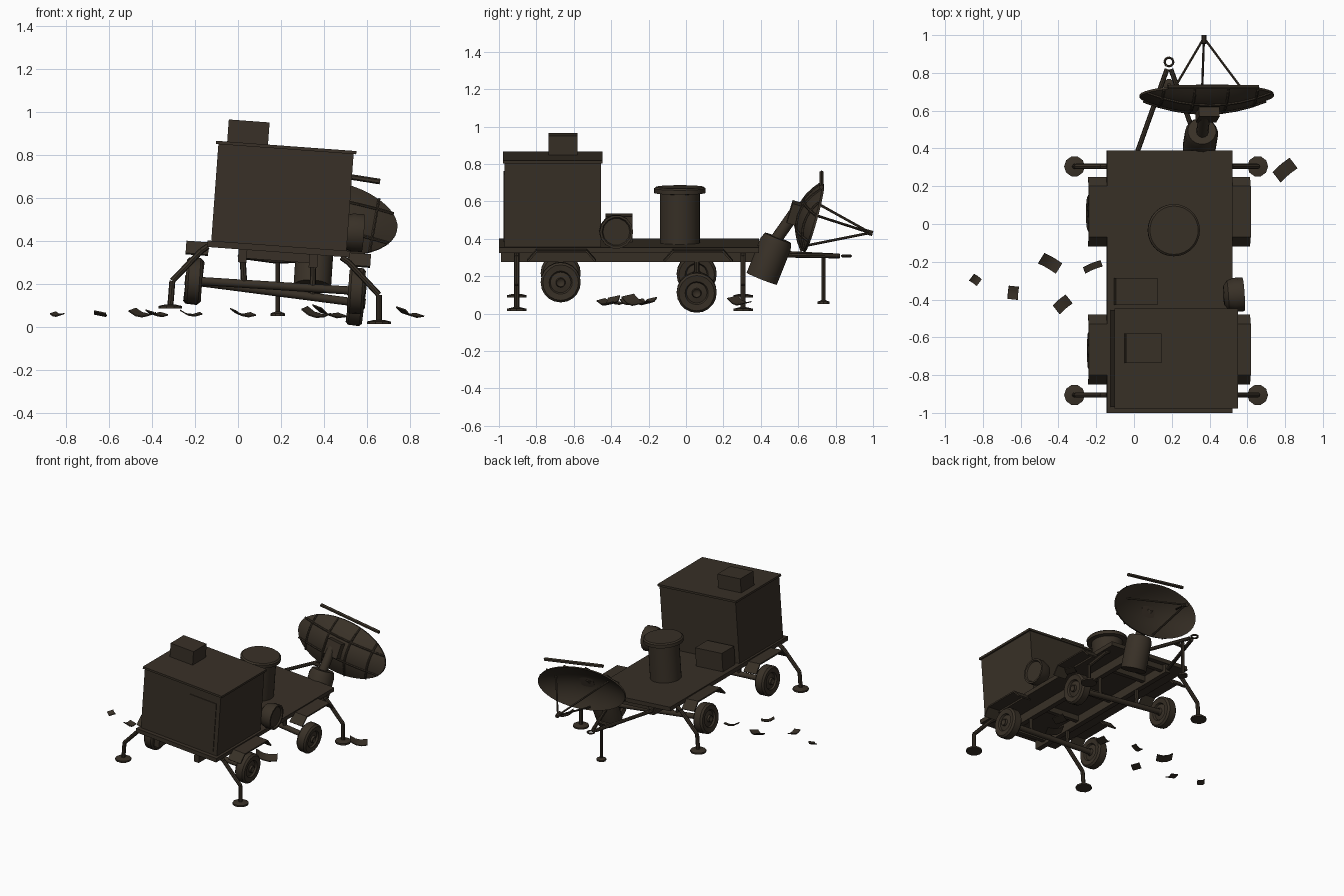
import bpy, bmesh, math, random
from mathutils import Matrix, Vector

cube = bpy.data.objects.get("Cube")
if cube:
    bpy.data.objects.remove(cube, do_unlink=True)

paint = bpy.data.materials.new("dark brown paint")
paint.use_nodes = True
BROWN = (0.040, 0.030, 0.020, 1)
paint.diffuse_color = BROWN
bsdf = next(n for n in paint.node_tree.nodes if n.type == 'BSDF_PRINCIPLED')
bsdf.inputs["Base Color"].default_value = BROWN
bsdf.inputs["Roughness"].default_value = 0.8

ROLL = math.radians(4.2)
BODY = Matrix.Translation((0.19, 0, 0.378)) @ Matrix.Rotation(ROLL, 4, 'Y')
I = Matrix.Identity(4)


def finish(name, bm, matrix=I):
    bm.transform(matrix)
    bmesh.ops.recalc_face_normals(bm, faces=bm.faces)
    mesh = bpy.data.meshes.new(name)
    bm.to_mesh(mesh)
    bm.free()
    mesh.materials.append(paint)
    obj = bpy.data.objects.new(name, mesh)
    bpy.context.collection.objects.link(obj)
    bpy.ops.object.select_all(action='DESELECT')
    obj.select_set(True)
    bpy.context.view_layer.objects.active = obj
    bpy.ops.object.shade_smooth_by_angle(angle=math.radians(32))
    return obj


def box(name, x, y, z, matrix=BODY):
    """Box from (low, high) ranges on each axis."""
    bm = bmesh.new()
    bmesh.ops.create_cube(bm, size=1)
    for v in bm.verts:
        v.co = [(r[0] + r[1]) / 2 + c * (r[1] - r[0]) for r, c in zip((x, y, z), v.co)]
    return finish(name, bm, matrix)


def tube(name, paths, radius, matrix=I, sides=8):
    """Straight round bars along every path."""
    bm = bmesh.new()
    for path in paths:
        pts = [Vector(p) for p in path]
        for a, b in zip(pts, pts[1:]):
            d = b - a
            m = Matrix.Translation((a + b) / 2) @ d.to_track_quat('Z', 'Y').to_matrix().to_4x4()
            bmesh.ops.create_cone(bm, cap_ends=True, segments=sides, radius1=radius,
                                  radius2=radius, depth=d.length, matrix=m)
    return finish(name, bm, matrix)


def lathe(name, profile, matrix=I, sides=24):
    """Spin (radius, height) points around local z."""
    bm = bmesh.new()
    verts = [bm.verts.new((r, 0, z)) for r, z in profile]
    edges = [bm.edges.new(p) for p in zip(verts, verts[1:])]
    bmesh.ops.spin(bm, geom=verts + edges, cent=(0, 0, 0), axis=(0, 0, 1),
                   angle=math.tau, steps=sides)
    bmesh.ops.remove_doubles(bm, verts=bm.verts, dist=1e-5)
    return finish(name, bm, matrix)


def aim(a, b):
    """Frame at a with z pointing to b."""
    a, b = Vector(a), Vector(b)
    return Matrix.Translation(a) @ (b - a).to_track_quat('Z', 'Y').to_matrix().to_4x4()


# Deck, chassis rails and cross members
box("deck", (-0.333, 0.333), (-1.0, 0.39), (-0.03, 0))
for s, side in ((1, "left"), (-1, "right")):
    box(side + "_rail", (s * 0.165 - 0.02, s * 0.165 + 0.02), (-0.99, 0.38), (-0.09, -0.03))
for i, y in enumerate((-0.9, -0.55, -0.2, 0.15, 0.34)):
    box(f"cross_member_{i}", (-0.165, 0.165), (y - 0.015, y + 0.015), (-0.07, -0.03))

# Cabin with roof, door and roof unit
box("cabin", (-0.315, 0.315), (-0.97, -0.455), (0, 0.45))
box("cabin_roof", (-0.327, 0.327), (-0.978, -0.447), (0.45, 0.465))
box("cabin_door", (0.065, 0.285), (-0.975, -0.969), (0.025, 0.39))
box("roof_unit", (-0.275, -0.085), (-0.735, -0.58), (0.465, 0.568))

# Deck equipment
box("deck_box", (-0.297, -0.075), (-0.43, -0.285), (0, 0.135))
lathe("deck_drum", [(0, 0), (0.107, 0), (0.107, 0.265), (0.138, 0.268), (0.138, 0.292),
                    (0.128, 0.3), (0, 0.3)], BODY @ Matrix.Translation((0, -0.033, 0)), 32)
lathe("side_blower", [(0, -0.06), (0.05, -0.055), (0.078, -0.035), (0.09, 0), (0.09, 0.05),
                      (0.078, 0.05), (0.072, 0.04), (0, 0.04)],
      aim((0.53, -0.375, 0.44), (0.83, -0.355, 0.42)), 14)

# Bent fenders
for s, side in ((1, "left"), (-1, "right")):
    for yc, end in ((-0.665, "front"), (0.065, "rear")):
        bm = bmesh.new()
        rows = []
        for y, z in ((-0.185, -0.065), (-0.135, -0.008), (0.135, -0.008), (0.185, -0.065)):
            rows.append([bm.verts.new((s * x, yc + y, z)) for x in (0.325, 0.43)])
        plates = [bm.faces.new((a[0], a[1], b[1], b[0])) for a, b in zip(rows, rows[1:])]
        bmesh.ops.recalc_face_normals(bm, faces=plates)
        bmesh.ops.solidify(bm, geom=plates, thickness=0.01)
        finish(f"{end}_{side}_fender", bm, BODY)

# Axles and wheels
WHEEL = [(0, 0.025), (0.022, 0.042), (0.026, 0.028), (0.055, 0.022), (0.062, 0.034),
         (0.095, 0.038), (0.107, 0.026)]
WHEEL += [(r, -h) for r, h in reversed(WHEEL)]
for end, y, z_right, z_left in (("front", -0.67, 0.216, 0.168), ("rear", 0.057, 0.212, 0.114)):
    hubs = {"right": Vector((-0.205, y, z_right)), "left": Vector((0.55, y, z_left))}
    tube(end + "_axle", [hubs.values()], 0.019, sides=12)
    for side, hub in hubs.items():
        other = hubs["left" if side == "right" else "right"]
        lathe(f"{end}_{side}_wheel", WHEEL, aim(hub, 2 * hub - other), 20)
    for s in (-1, 1):
        mid = hubs["right"].lerp(hubs["left"], 0.52 + s * 0.21)
        top = BODY @ Vector((s * 0.165, y, -0.06))
        tube(f"{end}_axle_hanger", [(mid, top)], 0.014)

# Folding stabiliser legs with round feet
FOOT = [(0, 0), (0.055, 0), (0.055, 0.012), (0.02, 0.02), (0, 0.02)]
LEGS = {"right": ((-0.14, 0.375), (-0.17, 0.355), (-0.305, 0.215), (-0.315, 0.09)),
        "left": ((0.48, 0.325), (0.515, 0.3), (0.655, 0.15), (0.655, 0.018))}
for side, path in LEGS.items():
    for end, y in (("front", -0.905), ("rear", 0.305)):
        tube(f"{end}_{side}_leg", [[(x, y, z) for x, z in path]], 0.014)
        x, z = path[-1]
        lathe(f"{end}_{side}_foot", FOOT, Matrix.Translation((x, y, z - 0.004)), 10)

# Towing frame with ring and support leg
tube("tow_frame", [((0.01, 0.36, 0.33), (0.175, 0.82, 0.308)),
                   ((0.36, 0.36, 0.315), (0.195, 0.82, 0.308)),
                   ((0.13, 0.70, 0.312), (0.24, 0.70, 0.312))], 0.013)
ring = [(0.185 + 0.023 * math.cos(t * math.tau / 12), 0.858 + 0.023 * math.sin(t * math.tau / 12),
         0.308) for t in range(13)]
tube("tow_ring", [ring], 0.007, sides=6)
tube("tow_leg", [((0.185, 0.735, 0.06), (0.185, 0.735, 0.315))], 0.011)
lathe("tow_foot", [(r * 0.6, z) for r, z in FOOT], Matrix.Translation((0.185, 0.735, 0.052)), 10)

# Toppled dish pedestal, neck and head
lathe("dish_pedestal", [(0, 0), (0.088, 0), (0.088, 0.2), (0.075, 0.235), (0, 0.235)],
      aim((0.345, 0.405, 0.187), (0.36, 0.495, 0.413)), 20)
tube("dish_neck", [((0.36, 0.47, 0.38), (0.375, 0.60, 0.565))], 0.032, sides=12)

# Dish frame: x is the long axis, y the short axis, z the facing direction
pitch, tilt = math.radians(17), math.radians(10)
DISH = (Matrix.Translation((0.385, 0.68, 0.513)) @ Matrix.Rotation(tilt, 4, 'Y')
        @ Matrix.Rotation(-pitch, 4, 'X') @ Matrix.Rotation(math.pi / 2, 4, 'X')
        @ Matrix.Rotation(math.pi, 4, 'Y'))
LONG, SHORT, DEPTH = 0.36, 0.182, 0.08


def on_dish(u, v, lift=0.0):
    return (u * LONG, v * SHORT, DEPTH * (u * u + v * v - 1) + lift)


box("dish_head", (-0.055, 0.055), (-0.06, 0.05), (-0.13, -0.07), DISH)
steps = [i / 8 for i in range(9)]
shell = [(r, DEPTH * (r * r - 1) - 0.006) for r in steps]
shell += [(r, DEPTH * (r * r - 1) + 0.006) for r in reversed(steps)]
lathe("dish", shell, DISH @ Matrix.Diagonal((LONG, SHORT, 1, 1)), 40)

# Ribs behind the dish
ribs = []
span = [i / 4 - 1 for i in range(9)]
for k in (-0.7, -0.25, 0.25, 0.7):
    h = math.sqrt(1 - k * k)
    ribs.append([on_dish(k, t * h, -0.01) for t in span])
for k in (-0.4, 0.4):
    h = math.sqrt(1 - k * k)
    ribs.append([on_dish(t * h, k, -0.01) for t in span])
tube("dish_ribs", ribs, 0.007, DISH, 6)

# Feed struts, feed horn and loose rim bar
apex = Vector((0.37, 0.985, 0.432))
roots = [DISH @ Vector(on_dish(u, v)) for u, v in ((0.62, 0.3), (-0.62, 0.3), (0, -0.92))]
tube("feed_struts", [(r, apex) for r in roots], 0.007, sides=6)
tube("feed_horn", [((0.37, 0.955, 0.44), (0.37, 0.998, 0.428))], 0.014, sides=10)
tube("rim_bar", [((0.18, 0.725, 0.752), (0.66, 0.725, 0.676))], 0.013, sides=6)

# Bent debris scraps on the ground: centre x, y, length, width, turn in degrees
random.seed(4)
SCRAPS = ((-0.84, -0.295, 0.05, 0.045, -35), (-0.64, -0.365, 0.07, 0.055, 85),
          (-0.445, -0.205, 0.11, 0.065, -30), (-0.38, -0.425, 0.09, 0.06, 40),
          (-0.22, -0.225, 0.1, 0.035, 22), (0.02, -0.3, 0.11, 0.06, 30),
          (0.36, -0.4, 0.12, 0.07, -20), (0.42, -0.27, 0.15, 0.08, 35),
          (0.795, 0.285, 0.12, 0.07, 40))
for i, (x, y, length, width, turn) in enumerate(SCRAPS):
    bm = bmesh.new()
    bmesh.ops.create_grid(bm, x_segments=3, y_segments=1, size=0.5)
    for v in bm.verts:
        v.co = (v.co.x * length, v.co.y * width, 0.06 * v.co.x ** 2 * length / 0.1)
    bmesh.ops.solidify(bm, geom=bm.faces[:], thickness=0.006)
    lean = Matrix.Rotation(random.uniform(0.1, 0.3), 4, 'Y') @ Matrix.Rotation(0.2, 4, 'X')
    finish(f"scrap_{i}", bm, Matrix.Translation((x, y, 0.058))
           @ Matrix.Rotation(math.radians(turn), 4, 'Z') @ lean)
